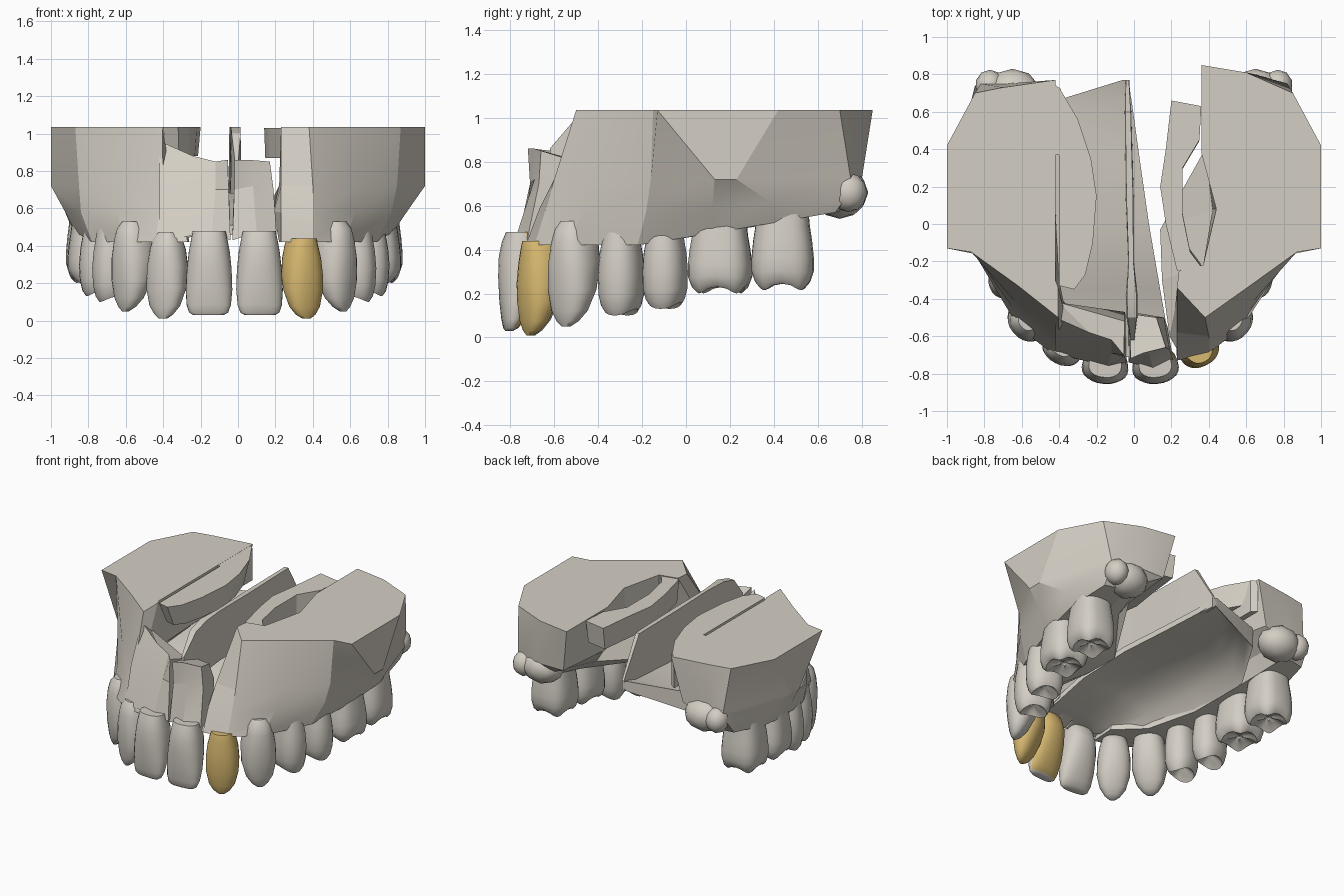
import bpy, bmesh, math
from mathutils import Vector

default_cube = bpy.data.objects.get("Cube")
if default_cube:
    bpy.data.objects.remove(default_cube, do_unlink=True)


def make_material(name, colour):
    material = bpy.data.materials.new(name)
    material.use_nodes = True
    material.diffuse_color = (*colour, 1)
    material.node_tree.nodes["Principled BSDF"].inputs["Base Color"].default_value = (*colour, 1)
    return material


bone = make_material("bone", (0.66, 0.62, 0.55))
enamel = make_material("enamel", (0.65, 0.615, 0.555))
gold = make_material("gold", (0.68, 0.48, 0.16))


def loft(name, rings, material, angle):
    """Skin a stack of equal rings, cap both ends and shade."""
    bm = bmesh.new()
    loops = [[bm.verts.new(point) for point in ring] for ring in rings]
    for low, high in zip(loops, loops[1:]):
        for i in range(len(low)):
            j = (i + 1) % len(low)
            bm.faces.new((low[i], low[j], high[j], high[i]))
    bm.faces.new(loops[0][::-1])
    bm.faces.new(loops[-1])
    bmesh.ops.triangulate(bm, faces=[f for f in bm.faces if len(f.verts) > 4])
    bmesh.ops.recalc_face_normals(bm, faces=bm.faces)
    mesh = bpy.data.meshes.new(name)
    bm.to_mesh(mesh)
    bm.free()
    obj = bpy.data.objects.new(name, mesh)
    bpy.context.collection.objects.link(obj)
    mesh.materials.append(material)
    bpy.ops.object.select_all(action="DESELECT")
    obj.select_set(True)
    bpy.context.view_layer.objects.active = obj
    bpy.ops.object.shade_smooth_by_angle(angle=math.radians(angle))
    return obj


def prism(name, outline, bottom, top, taper=1.0):
    """Upright slab whose lower outline can shrink to its centre."""
    cx = sum(p[0] for p in outline) / len(outline)
    cy = sum(p[1] for p in outline) / len(outline)
    low = [(cx + (x - cx) * taper, cy + (y - cy) * taper, bottom) for x, y in outline]
    return loft(name, [low, [(x, y, top) for x, y in outline]], bone, 20)


# Jaw blocks: outer wall shared by both sides, inner wall per side
levels = (0.42, 0.58, 0.72, 1.035)
outer = (
    ((.23, -.73), (.4, -.69), (.58, -.55), (.74, -.22), (.83, .12), (.86, .4), (.82, .68)),
    ((.23, -.67), (.4, -.64), (.62, -.46), (.82, -.18), (.91, .12), (.92, .38), (.83, .74)),
    ((.23, -.58), (.4, -.6), (.64, -.41), (.85, -.16), (1, .13), (1, .23), (.82, .75)),
    ((.23, -.34), (.38, -.5), (.62, -.33), (.87, -.15), (1, -.13), (1, .42), (.85, .7)),
)
inner_left = (
    ((.72, .7), (.65, .66), (.6, .35), (.52, -.05), (.4, -.38), (.22, -.55)),
    ((.7, .76), (.55, .74), (.45, .38), (.14, -.03), (.15, -.3), (.19, -.6)),
    ((.65, .8), (.42, .8), (.38, .4), (.42, .08), (.37, -.22), (.22, -.45)),
    ((.6, .81), (.36, .85), (.36, .38), (.44, .08), (.37, -.22), (.24, -.25)),
)
inner_right = (
    ((.72, .7), (.65, .66), (.6, .35), (.52, -.05), (.4, -.38), (.22, -.55)),
    ((.72, .76), (.62, .74), (.56, .38), (.52, 0), (.41, -.3), (.28, -.55)),
    ((.69, .75), (.5, .75), (.42, .4), (.42, .08), (.4, -.3), (.36, -.5)),
    ((.7, .73), (.42, .77), (.42, .4), (.42, .08), (.42, -.2), (.42, -.3)),
)


def jaw_block(name, side, inner, shifts, nearest):
    rings = []
    for level, z in enumerate(levels):
        ring = []
        for x, y in outer[level] + inner[level]:
            x = min(1, max(x + shifts[level], nearest[level]))
            rise = max(0, y + 0.2) * 0.17 if level == 0 else max(0, y) * 0.1 if level == 1 else 0
            ring.append((side * x, y, z + rise))
        rings.append(ring)
    return loft(name, rings, bone, 22)


jaw_block("left_jaw_block", 1, inner_left, (0, 0, 0, 0), (0, 0, 0, 0))
jaw_block("right_jaw_block", -1, inner_right, (.04, .02, 0, 0), (.26, .29, .35, .405))

# Rounded knobs behind the last molars
for side, label in ((1, "left"), (-1, "right")):
    for part, place, size in (("rear_knob", (.77, .74, .66), (.08, .085, .09)),
                              ("rear_ridge", (.65, .7, .66), (.15, .13, .12))):
        bpy.ops.mesh.primitive_ico_sphere_add(subdivisions=2, radius=1)
        knob = bpy.context.object
        knob.name = f"{label}_{part}"
        knob.location = (side * place[0], place[1], place[2])
        knob.scale = size
        knob.data.materials.append(bone)
        bpy.ops.object.shade_smooth_by_angle(angle=math.radians(45))

# Front bone between the nose opening and the incisors, in two halves
loft("front_bone_right", (
    ((-.42, -.69, .43), (-.27, -.73, .45), (-.14, -.76, .47), (-.04, -.74, .43), (-.04, -.5, .52), (-.4, -.48, .5)),
    ((-.42, -.62, .7), (-.24, -.65, .7), (-.12, -.69, .7), (-.05, -.71, .7), (-.05, -.47, .7), (-.4, -.45, .7)),
    ((-.42, -.5, .96), (-.24, -.58, .88), (-.12, -.62, .85), (-.055, -.7, .86), (-.05, -.52, .8), (-.4, -.42, .88)),
), bone, 15)
loft("front_bone_left", (
    ((-.03, -.74, .43), (.1, -.77, .47), (.21, -.73, .41), (.18, -.55, .5), (-.03, -.5, .52)),
    ((-.02, -.71, .7), (.08, -.69, .72), (.19, -.67, .7), (.16, -.5, .7), (-.02, -.47, .7)),
    ((-.02, -.72, .86), (.05, -.69, .86), (.17, -.66, .85), (.12, -.5, .8), (-.02, -.48, .8)),
), bone, 15)

# Arched palate on the right half, open along the cleft
palate_rows = []
for y, x_out, x_cleft, roof, edge in ((-.71, -.24, .2, .46, .45), (-.58, -.32, .18, .47, .43),
                                      (-.35, -.47, .14, .57, .43), (0, -.58, .08, .64, .455),
                                      (.35, -.63, .03, .66, .51), (.64, -.48, -.01, .68, .6),
                                      (.77, -.06, -.03, .7, .69)):
    span = x_cleft - x_out
    palate_rows.append([(x_out, y, edge), (x_out + span * .12, y, roof * .5 + edge * .5),
                        (x_out + span * .3, y, roof * .85 + edge * .15),
                        (x_out + span * .55, y, roof), (x_cleft, y, roof),
                        (x_cleft, y, roof + .04), (x_out, y, roof + .06)])
loft("palate", palate_rows, bone, 30)

# Thin upright wall along the middle of the nose
wall = ((-.62, .012, .86), (-.5, .03, 1.0), (-.38, .032, 1.035), (-.2, .016, 1.035),
        (.14, .022, 1.035), (.6, .018, 1.035), (.77, .01, .76))
loft("nose_wall", [[(-.02 - w - y * .02, y, .68), (-.02 + w - y * .02, y, .68),
                    (-.02 + w * .8 - y * .02, y, top), (-.02 - w * .8 - y * .02, y, top)]
                   for y, w, top in wall], bone, 25)

# Shelves on the side walls of the nose
prism("right_nose_shelf", ((-.4, .73), (-.3, .56), (-.23, .35), (-.2, .15), (-.22, -.1),
                           (-.26, -.27), (-.32, -.35), (-.4, -.33)), .88, 1.034, .85)
prism("right_shelf_bridge", ((-.43, .75), (-.39, .72), (-.39, .37), (-.43, .37)), .8, 1.034)
prism("left_nose_shelf", ((.2, .66), (.17, .4), (.14, .2), (.17, 0), (.23, -.25), (.36, -.23),
                          (.3, -.15), (.26, .05), (.26, .3), (.35, .45), (.36, .63)), .87, 1.03, .95)

# Crown profiles: height fraction, width scale, depth scale
crowns = {
    "incisor": ((0, .66, .16), (.03, .84, .32), (.12, .95, .5), (.3, 1, .74), (.55, .96, .95),
                (.75, .88, 1), (.9, .78, .85), (1, .7, .6)),
    "pointed": ((0, .2, .12), (.05, .48, .32), (.15, .78, .55), (.35, 1, .82), (.6, .98, 1),
                (.8, .85, .95), (.92, .7, .8), (1, .45, .4)),
    "capped": ((0, .2, .12), (.05, .5, .32), (.15, .78, .55), (.35, .98, .82), (.55, 1, 1),
               (.75, .92, 1), (.9, .78, .95), (.99, .68, .9), (1, .66, .88)),
    "premolar": ((.16, .15, .15), (.09, .5, .45), (0, .74, .7), (.08, .87, .85), (.25, .98, .96),
                 (.5, 1, 1), (.75, .94, .94), (.9, .85, .87), (1.1, .78, .78)),
    "molar": ((.13, .15, .15), (.09, .5, .5), (0, .76, .76), (.07, .9, .9), (.25, 1, 1),
              (.45, 1, 1), (.7, .94, .95), (.9, .87, .89), (1.15, .82, .82)),
}


def tooth(name, kind, x, y, turn, width, depth, tip, neck, material):
    across = Vector((math.cos(turn), math.sin(turn), 0))
    outward = Vector((math.sin(turn), -math.cos(turn), 0))
    power = 2 / (2.8 if kind == "molar" else 2.3)
    cusps = {"molar": 4, "premolar": 2}.get(kind, 0)
    segments = 24
    rings = []
    for t, w, d in crowns[kind]:
        lean = 0 if cusps else (1 - d) * depth * .2 - .03 * t
        ring = []
        for k in range(segments):
            a = 2 * math.pi * k / segments
            c, s = math.cos(a), math.sin(a)
            u = math.copysign(abs(c) ** power, c) * width / 2 * w
            v = math.copysign(abs(s) ** power, s) * depth / 2 * d + lean
            notch = .03 * (1 + math.cos(cusps * a)) / 2 * max(0, 1 - t * 3) if cusps else 0
            ring.append(Vector((x, y, tip + (neck - tip) * t + notch)) + across * u + outward * v)
        rings.append(ring)
    return loft(name, rings, material, 50)


# Seven teeth a side, following the arch
row = (
    ("central_incisor", "incisor", .115, -.77, 4, .25, .21, .03, .48),
    ("lateral_incisor", "pointed", .345, -.67, 27, .22, .2, .01, .47),
    ("canine", "pointed", .53, -.52, 50, .23, .23, .05, .53),
    ("front_premolar", "premolar", .615, -.295, 70, .2, .25, .1, .46),
    ("rear_premolar", "premolar", .685, -.095, 76, .2, .25, .13, .47),
    ("front_molar", "molar", .73, .155, 83, .29, .28, .2, .49),
    ("rear_molar", "molar", .74, .44, 88, .285, .28, .215, .54),
)
for side, label in ((1, "left"), (-1, "right")):
    for part, kind, x, y, degrees, width, depth, tip, neck in row:
        if side > 0 and part == "lateral_incisor":
            tooth("gold_crown", "capped", x + .005, y - .01, math.radians(degrees),
                  width, depth, tip, .44, gold)
            continue
        offset = .04 if side < 0 else 0
        crown = tooth(f"{label}_{part}", kind, side * (x + offset), y, side * math.radians(degrees),
                      width, depth, tip, neck, enamel)
        # Gold backing bonded to the inner face of the neighbouring incisor
        if side > 0 and part == "central_incisor":
            crown.data.materials.append(gold)
            for face in crown.data.polygons:
                if face.normal.y > .3 and face.center.z > .06:
                    face.material_index = 1
